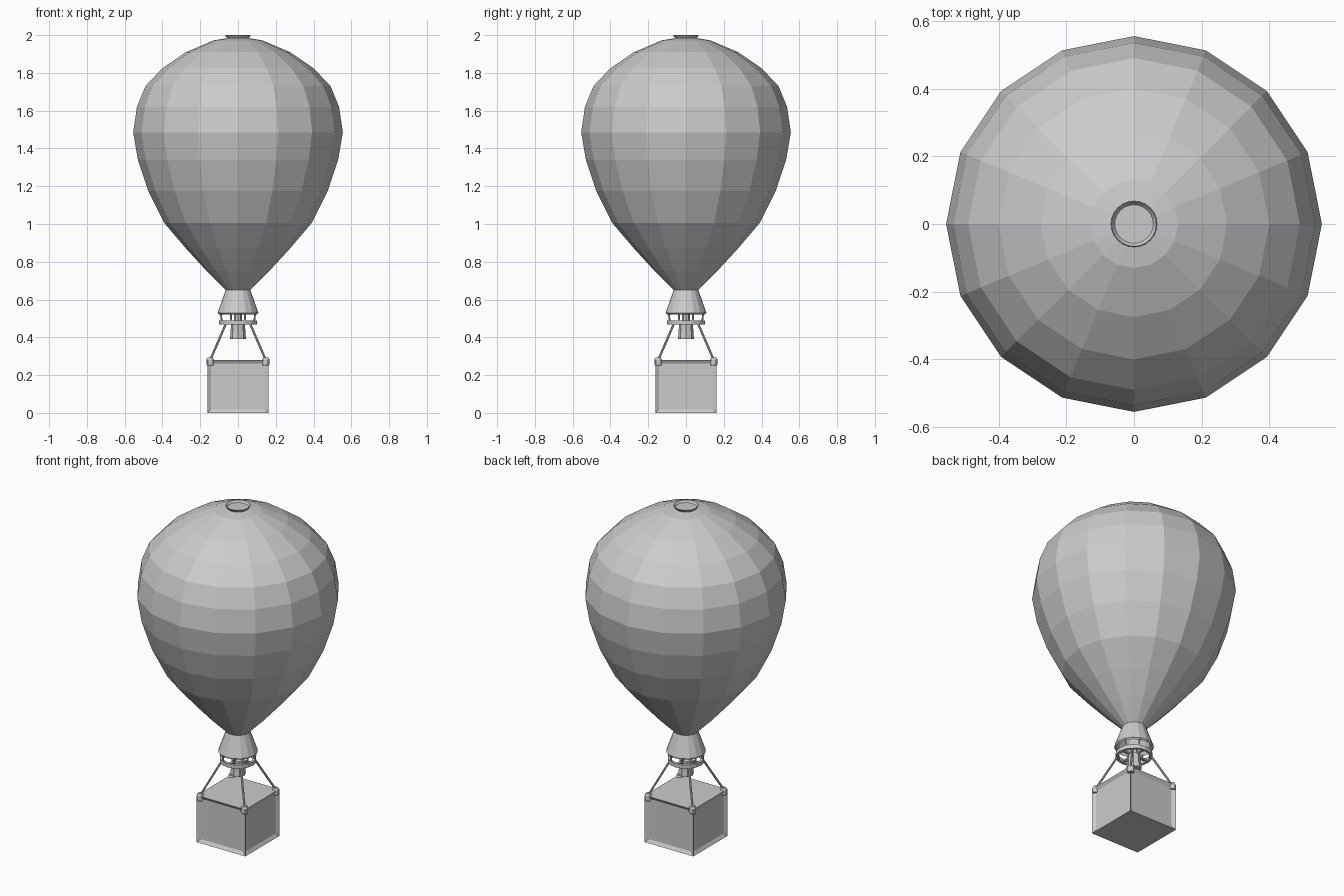
import bpy
import bmesh
from math import cos, sin, pi
from mathutils import Vector

cube = bpy.data.objects.get("Cube")
if cube:
    bpy.data.objects.remove(cube)

grey = bpy.data.materials.new("plain grey")
grey.use_nodes = True
COLOUR = (0.6, 0.6, 0.6, 1)
grey.diffuse_color = COLOUR
grey.node_tree.nodes["Principled BSDF"].inputs["Base Color"].default_value = COLOUR


def finish(name, bm):
    bmesh.ops.recalc_face_normals(bm, faces=bm.faces)
    mesh = bpy.data.meshes.new(name)
    bm.to_mesh(mesh)
    bm.free()
    mesh.materials.append(grey)
    obj = bpy.data.objects.new(name, mesh)
    bpy.context.collection.objects.link(obj)
    return obj


def revolve(name, profile, sides, centre=(0, 0), closed=False, caps=True):
    """Turn a profile of (radius, height) points about a vertical axis."""
    bm = bmesh.new()
    rings = []
    for r, z in profile:
        rings.append([bm.verts.new((centre[0] + r * cos(2 * pi * i / sides),
                                    centre[1] + r * sin(2 * pi * i / sides), z))
                      for i in range(sides)])
    pairs = list(zip(rings, rings[1:]))
    if closed:
        pairs.append((rings[-1], rings[0]))
    for low, high in pairs:
        for i in range(sides):
            j = (i + 1) % sides
            bm.faces.new((low[i], low[j], high[j], high[i]))
    if caps and not closed:
        bm.faces.new(rings[0])
        bm.faces.new(rings[-1])
    return finish(name, bm)


def rod(name, start, end, radius, sides=8):
    """Straight rod between two points."""
    start, end = Vector(start), Vector(end)
    bm = bmesh.new()
    bmesh.ops.create_cone(bm, cap_ends=True, segments=sides, radius1=radius,
                          radius2=radius, depth=(end - start).length)
    turn = (end - start).to_track_quat('Z', 'Y').to_matrix().to_4x4()
    bm.transform(turn)
    bmesh.ops.translate(bm, verts=bm.verts, vec=(start + end) / 2)
    return finish(name, bm)


# Faceted envelope
revolve("envelope", [(0.065, 0.65), (0.165, 0.75), (0.275, 0.87), (0.39, 1.005),
                     (0.475, 1.175), (0.53, 1.34), (0.555, 1.485), (0.535, 1.62),
                     (0.49, 1.73), (0.4, 1.825), (0.275, 1.91), (0.13, 1.972),
                     (0.05, 1.985)], 16)

# Shallow dish on the crown
revolve("crown_vent", [(0.055, 1.98), (0.068, 1.998), (0.066, 2.0), (0.057, 1.988)], 24)

# Open skirt with thin wall
revolve("skirt", [(0.065, 0.652), (0.108, 0.53), (0.1, 0.522), (0.058, 0.645)],
        16, closed=True)

# Burner ring and burner
revolve("burner_ring", [(0.1, 0.467), (0.1, 0.49), (0.085, 0.49), (0.085, 0.467)],
        16, closed=True)
revolve("burner", [(0.042, 0.39), (0.036, 0.48), (0.02, 0.485), (0.02, 0.525)], 8)
rod("burner_bar_x", (-0.09, 0, 0.478), (0.09, 0, 0.478), 0.008)
rod("burner_bar_y", (0, -0.09, 0.478), (0, 0.09, 0.478), 0.008)

# Struts joining ring and skirt
for i in range(8):
    a = 2 * pi * (i + 0.5) / 8
    rod("ring_strut", (0.092 * cos(a), 0.092 * sin(a), 0.48),
        (0.1 * cos(a), 0.1 * sin(a), 0.535), 0.005, 6)

# Basket with recessed side panels
bm = bmesh.new()
bmesh.ops.create_cube(bm, size=1)
bmesh.ops.scale(bm, vec=(0.322, 0.322, 0.28), verts=bm.verts)
bmesh.ops.translate(bm, vec=(0, 0, 0.14), verts=bm.verts)
bm.normal_update()
sides = [f for f in bm.faces if abs(f.normal.z) < 0.5]
bmesh.ops.inset_individual(bm, faces=sides, thickness=0.027)
for f in sides:
    bmesh.ops.translate(bm, vec=f.normal * -0.012, verts=f.verts)
finish("basket", bm)

# Corner sockets and ropes
for sx in (-1, 1):
    for sy in (-1, 1):
        corner = (0.147 * sx, 0.147 * sy)
        revolve("corner_socket", [(0.017, 0.25), (0.019, 0.258), (0.019, 0.283),
                                  (0.014, 0.292)], 12, corner)
        rod("rope", (*corner, 0.28), (0.065 * sx, 0.065 * sy, 0.47), 0.006)
